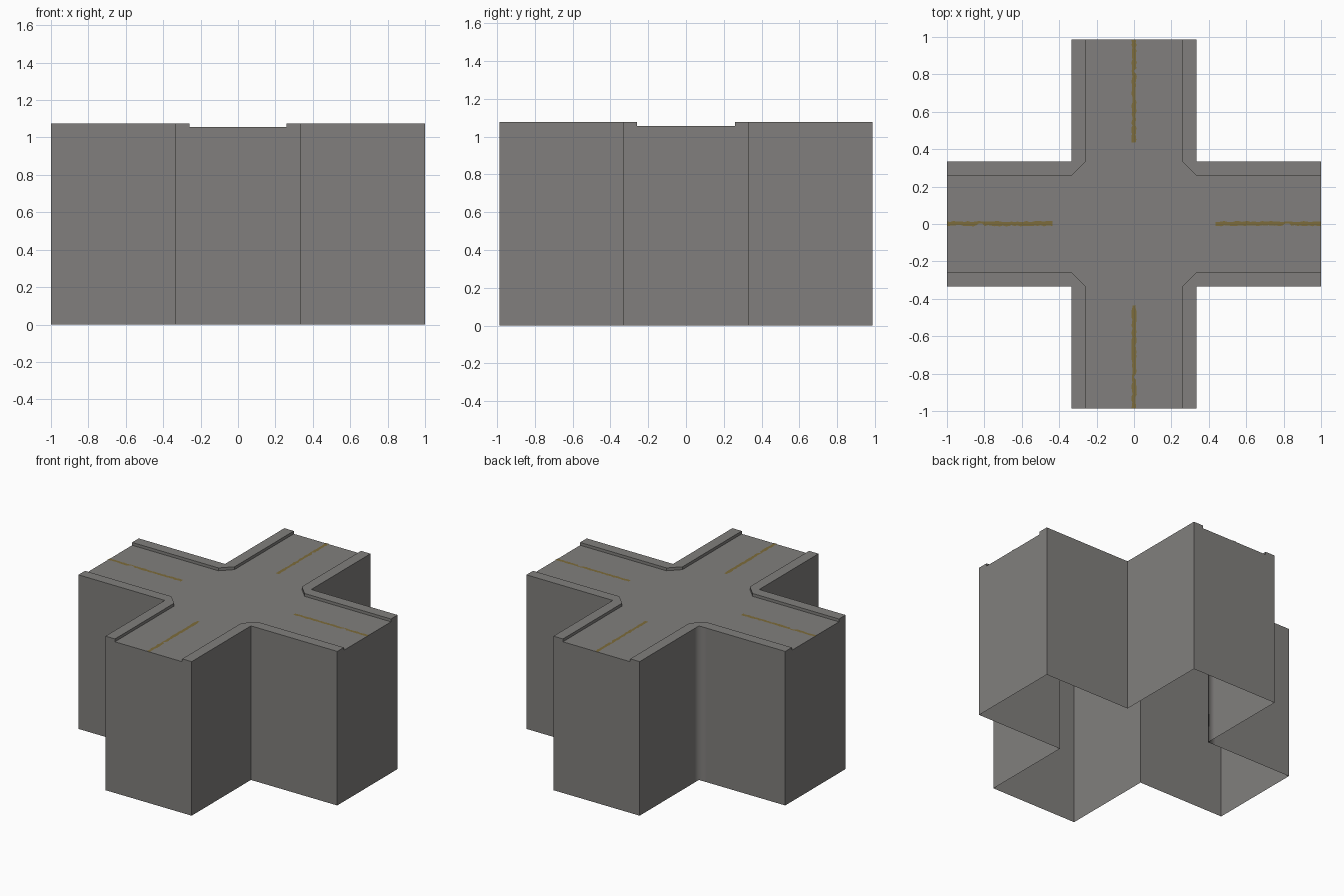
import bpy, bmesh, math, random

if "Cube" in bpy.data.objects:
    bpy.data.objects.remove(bpy.data.objects["Cube"])

random.seed(4)
LX, LY = 1.0, 0.987          # arm reach along x and y
W, C = 0.333, 0.26           # arm half width, curb inner edge
ROAD, TOP = 1.056, 1.076     # road and curb heights
F = 0.06                     # width of the soft strips beside inner corners


def material(name, rgb):
    m = bpy.data.materials.new(name)
    m.diffuse_color = (*rgb, 1)
    m.use_nodes = True
    m.node_tree.nodes["Principled BSDF"].inputs["Base Color"].default_value = m.diffuse_color
    return m


asphalt = material("warm_grey_asphalt", (0.22, 0.213, 0.205))
gold = material("dull_gold_paint", (0.205, 0.15, 0.044))


def make_object(name, bm, mat):
    me = bpy.data.meshes.new(name)
    bm.to_mesh(me)
    bm.free()
    me.materials.append(mat)
    ob = bpy.data.objects.new(name, me)
    bpy.context.collection.objects.link(ob)
    return ob


def face(bm, pts):
    return bm.faces.new([bm.verts.new(p) for p in pts])


# Crossroad block: open-bottomed cross with raised curbs
bm = bmesh.new()
outer = [(LX, W), (W + F, W), (W, W), (W, W + F), (W, LY)]
inner = [(W, LY), (C, LY), (C, W), (W, C), (LX, C)][1:]
road = []
for sx, sy in ((1, 1), (-1, 1), (-1, -1), (1, -1)):
    def at(p, z):
        return (p[0] * sx, p[1] * sy, z)
    # curb top, curb step and outer side walls of this quadrant
    face(bm, [at(p, TOP) for p in outer + inner])
    for p, q in zip(inner, inner[1:]):
        face(bm, [at(p, ROAD), at(q, ROAD), at(q, TOP), at(p, TOP)])
    for p, q in zip(outer, outer[1:]):
        face(bm, [at(p, 0), at(q, 0), at(q, TOP), at(p, TOP)])
    loop = [at(p, ROAD) for p in inner]
    road += loop if sx * sy < 0 else loop[::-1]
# road surface
face(bm, road)
# notched end walls of the four arms
notch = [(-W, 0), (W, 0), (W, TOP), (C, TOP), (C, ROAD),
         (-C, ROAD), (-C, TOP), (-W, TOP)]
for s in (-1, 1):
    face(bm, [(s * LX, t, z) for t, z in notch])
    face(bm, [(t, s * LY, z) for t, z in notch])
bmesh.ops.remove_doubles(bm, verts=bm.verts, dist=1e-4)
bmesh.ops.recalc_face_normals(bm, faces=bm.faces)
# sharp everywhere except the back left inner corner, which shades softly
for f in bm.faces:
    f.smooth = True
for e in bm.edges:
    a, b = e.verts
    soft = all(abs(v.co.x + W) < 1e-3 and abs(v.co.y - W) < 1e-3 for v in (a, b))
    if len(e.link_faces) == 2 and e.calc_face_angle() > math.radians(20) and not soft:
        e.smooth = False
make_object("crossroad_block", bm, asphalt)


# Worn centre lines: thin ragged strips of paint on each arm
def centre_line(name, ax, ay, reach):
    bm = bmesh.new()
    n, start, z = 36, 0.435, ROAD + 0.002
    rows = []
    for i in range(n + 1):
        d = start + (reach - start) * i / n
        lo = -0.009 + random.uniform(-0.004, 0.003)
        hi = 0.013 + random.uniform(-0.003, 0.004)
        if abs(d - 0.82) < 0.012:      # worn patch
            lo = 0.004
        if ax:
            rows.append([(ax * d, t, z) for t in (lo, hi)])
        else:
            rows.append([(-t + 0.002, ay * d, z) for t in (lo, hi)])
    for a, b in zip(rows, rows[1:]):
        f = face(bm, [a[0], b[0], b[1], a[1]])
        f.normal_update()
        if f.normal.z < 0:
            f.normal_flip()
    bmesh.ops.remove_doubles(bm, verts=bm.verts, dist=1e-5)
    make_object(name, bm, gold)


centre_line("right_centre_line", 1, 0, LX)
centre_line("left_centre_line", -1, 0, LX)
centre_line("back_centre_line", 0, 1, LY)
centre_line("front_centre_line", 0, -1, LY)
